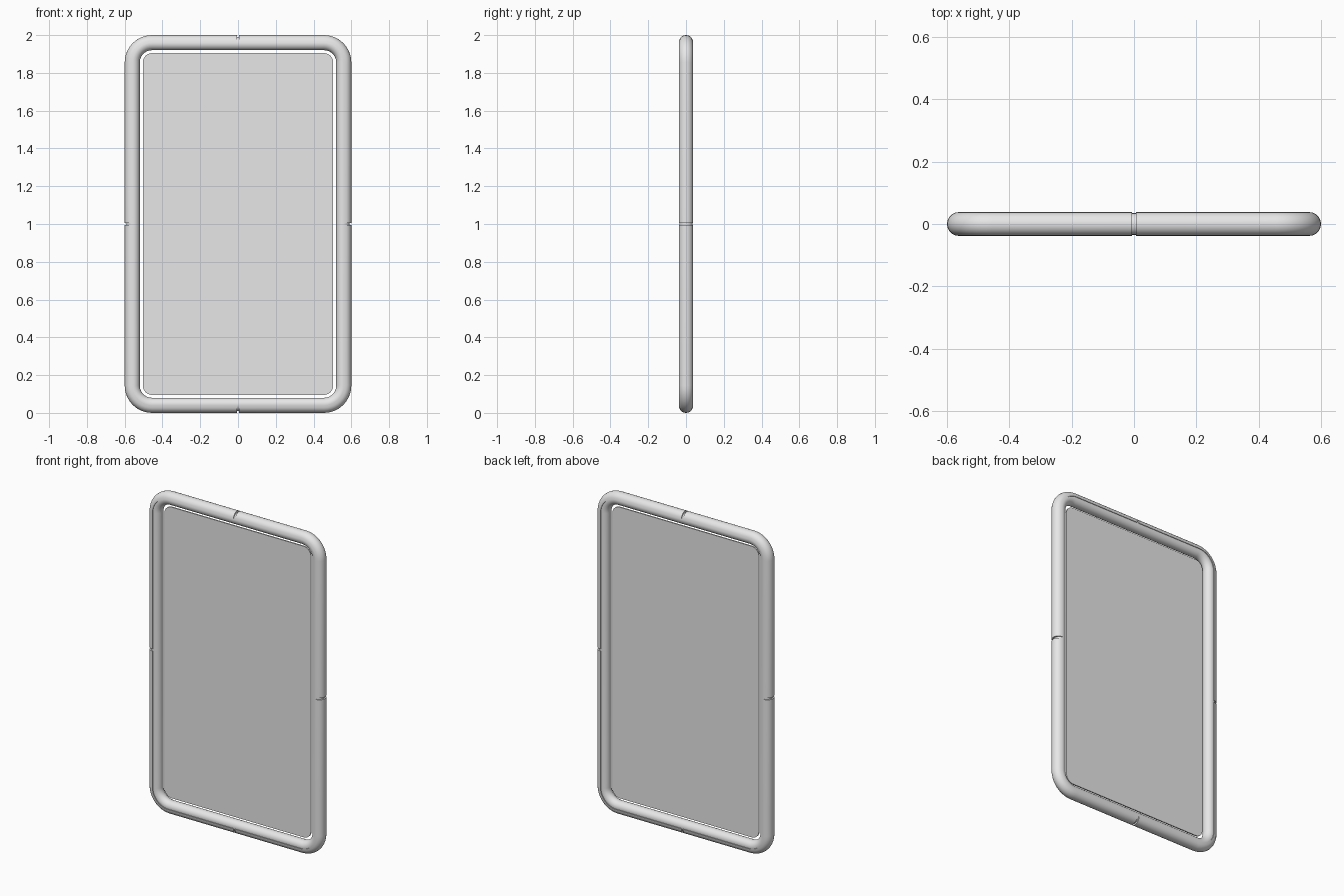
import bpy, bmesh
from math import sin, cos, pi, radians

cube = bpy.data.objects.get("Cube")
if cube:
    bpy.data.objects.remove(cube, do_unlink=True)

grey = bpy.data.materials.new("light_grey")
grey.use_nodes = True
colour = (0.8, 0.8, 0.8, 1)
grey.diffuse_color = colour
grey.node_tree.nodes["Principled BSDF"].inputs["Base Color"].default_value = colour

MID = 1.0       # height of the frame's centre
GAP = 0.006     # half the slot between neighbouring bumpers


def corner(half_w, half_h, radius, sx=1, sz=1, steps=10):
    """Rounded corner as (x, z, normal x, normal z), from the side to the top."""
    pts = []
    for i in range(steps + 1):
        a = pi / 2 * i / steps
        nx, nz = cos(a), sin(a)
        pts.append((sx * (half_w - radius + radius * nx),
                    sz * (half_h - radius + radius * nz), sx * nx, sz * nz))
    return pts


def rounded_loop(half_w, half_h, radius):
    loop = []
    for sx, sz in ((1, 1), (-1, 1), (-1, -1), (1, -1)):
        part = corner(half_w, half_h, radius, sx, sz)
        loop += part if sx == sz else part[::-1]
    return loop


def finish(name, bm):
    bmesh.ops.recalc_face_normals(bm, faces=bm.faces)
    mesh = bpy.data.meshes.new(name)
    bm.to_mesh(mesh)
    bm.free()
    mesh.materials.append(grey)
    obj = bpy.data.objects.new(name, mesh)
    bpy.context.collection.objects.link(obj)
    bpy.ops.object.select_all(action='DESELECT')
    obj.select_set(True)
    bpy.context.view_layer.objects.active = obj
    bpy.ops.object.shade_smooth_by_angle(angle=radians(35))
    return obj


def sweep(name, path, profile, closed):
    """Carry a closed profile of (outward, depth) points along a path."""
    bm = bmesh.new()
    rings = [[bm.verts.new((x + nx * o, y, MID + z + nz * o)) for o, y in profile]
             for x, z, nx, nz in path]
    pairs = list(zip(rings, rings[1:]))
    if closed:
        pairs.append((rings[-1], rings[0]))
    else:
        bm.faces.new(rings[0])
        bm.faces.new(rings[-1])
    n = len(profile)
    for a, b in pairs:
        for i in range(n):
            j = (i + 1) % n
            bm.faces.new((a[i], a[j], b[j], b[i]))
    return finish(name, bm)


def arc(radius, start, end, steps):
    return [(radius * cos(start + (end - start) * i / steps),
             radius * sin(start + (end - start) * i / steps)) for i in range(steps + 1)]


# Continuous inner tube
sweep("frame_core", rounded_loop(0.555, 0.955, 0.10),
      arc(0.035, 0, 2 * pi, 20)[:-1], True)

# Four half-round bumpers wrapping the outside of the tube
for sx, side in ((1, "left"), (-1, "right")):
    for sz, level in ((1, "upper"), (-1, "lower")):
        path = corner(0.562, 0.962, 0.107, sx, sz)
        path.insert(0, (sx * 0.562, sz * GAP, sx, 0))
        path.append((sx * GAP, sz * 0.962, 0, sz))
        sweep(f"{level}_{side}_bumper", path, arc(0.038, -pi / 2, pi / 2, 10), False)

# Thin flat panel floating inside the frame
bm = bmesh.new()
outline = rounded_loop(0.504, 0.905, 0.05)
front, back = [[bm.verts.new((x, y, MID + z)) for x, z, _, _ in outline]
               for y in (-0.004, 0.004)]
bm.faces.new(front)
bm.faces.new(back[::-1])
for i in range(len(front)):
    bm.faces.new((front[i - 1], front[i], back[i], back[i - 1]))
finish("panel", bm)
